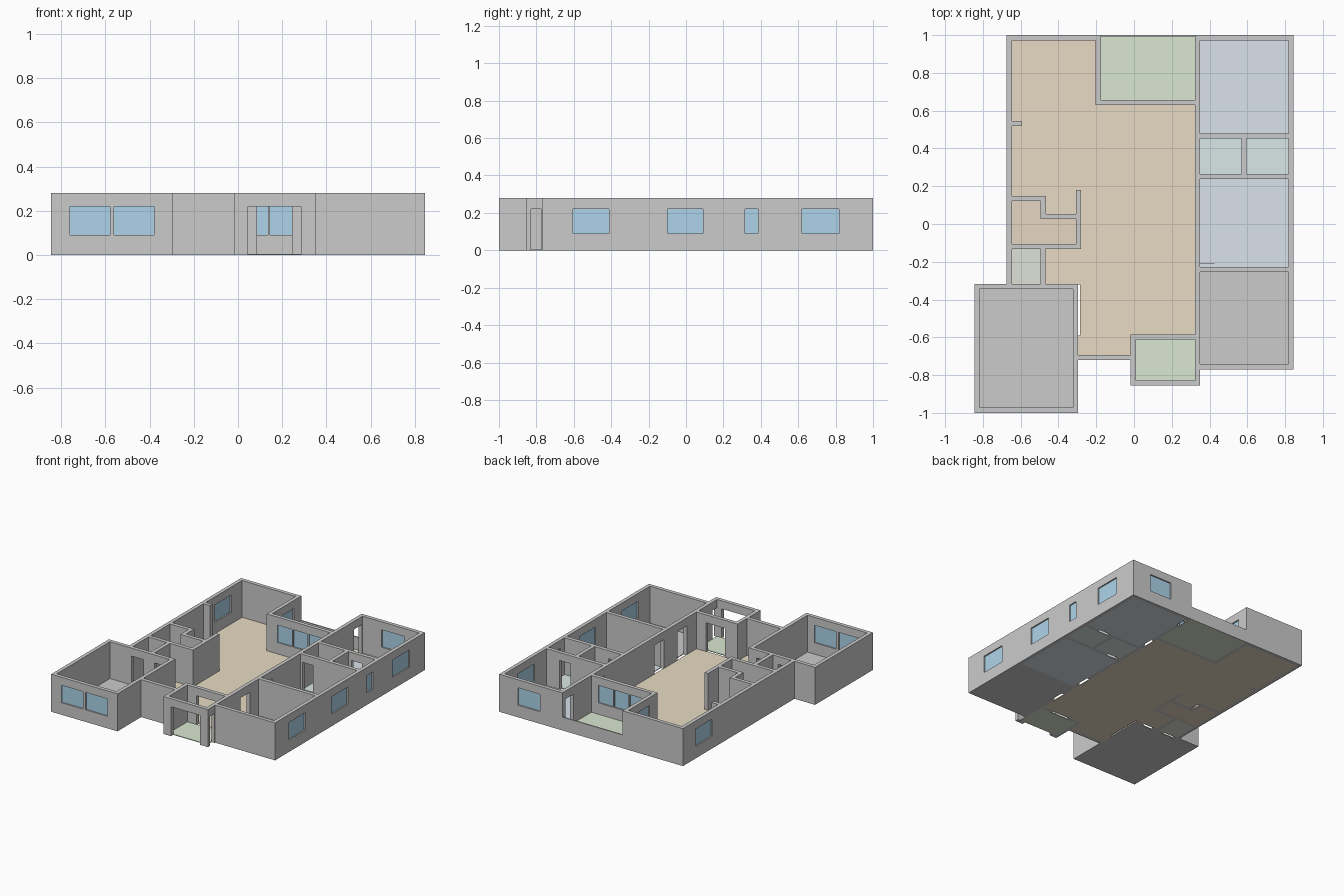
import bpy, bmesh

if "Cube" in bpy.data.objects:
    bpy.data.objects.remove(bpy.data.objects["Cube"])

H, HALF = 0.28, 0.014            # wall height, half wall thickness
DOOR = (-0.1, 0.22)              # z range cut for doors
WIN = (0.09, 0.22)               # z range cut for windows


def material(name, rgb):
    m = bpy.data.materials.new(name)
    m.diffuse_color = (*rgb, 1)
    m.use_nodes = True
    m.node_tree.nodes["Principled BSDF"].inputs["Base Color"].default_value = m.diffuse_color
    return m


def finish(name, bm, mat=None):
    me = bpy.data.meshes.new(name)
    bm.to_mesh(me)
    bm.free()
    ob = bpy.data.objects.new(name, me)
    bpy.context.collection.objects.link(ob)
    if mat:
        me.materials.append(mat)
    return ob


def box(name, x0, x1, y0, y1, z0, z1, mat=None):
    bm = bmesh.new()
    bmesh.ops.create_cube(bm, size=1)
    for v in bm.verts:
        v.co = ((x0, x1)[v.co.x > 0], (y0, y1)[v.co.y > 0], (z0, z1)[v.co.z > 0])
    return finish(name, bm, mat)


# Wall centre lines: (x0, y0, x1, y1)
outer_walls = [
    (-.661, -.331, -.661, .986), (-.661, .986, -.19, .986), (-.19, .643, -.19, .986),
    (-.19, .643, .336, .643), (.336, -.842, .336, .986), (.336, .986, .831, .986),
    (.831, -.755, .831, .986), (.336, -.755, .831, -.755),
    (-.004, -.598, .336, -.598), (-.004, -.842, .336, -.842), (-.004, -.842, -.004, -.598),
    (-.31, -.707, -.004, -.707),
    (-.831, -.986, -.831, -.331), (-.31, -.986, -.31, -.331),
    (-.831, -.331, -.31, -.331), (-.831, -.986, -.31, -.986),
]
inner_walls = [
    (.336, .466, .831, .466), (.336, .252, .831, .252), (.582, .252, .582, .466),
    (.336, -.241, .831, -.241), (-.482, -.331, -.482, -.119), (-.661, -.119, -.294, -.119),
    (-.294, -.119, -.294, .165), (-.48, .04, -.294, .04), (-.48, .04, -.48, .135),
    (-.661, .135, -.48, .135), (-.661, .532, -.609, .532),
]

# Openings: axis the wall runs along, fixed coordinate, start, end
doors = [
    ('x', -.842, .045, .285), ('x', -.598, .085, .245), ('y', .336, -.828, -.775),
    ('y', .336, -.47, -.36), ('y', .336, -.20, -.09), ('y', .336, .50, .60),
    ('y', .336, .87, .965), ('x', .252, .365, .455), ('x', .466, .62, .71),
    ('x', -.331, -.64, -.54), ('x', -.331, -.45, -.36), ('y', -.48, .054, .121),
]
windows = [
    ('x', -.986, -.76, -.58), ('x', -.986, -.56, -.38),
    ('y', .831, -.604, -.412), ('y', .831, -.10, .09), ('y', .831, .315, .385),
    ('y', .831, .62, .818), ('x', .986, .505, .69), ('y', -.661, .655, .845),
    ('y', -.19, .72, .91),
    ('x', .643, -.115, .005), ('x', .643, .015, .135), ('x', .643, .145, .265),
]


def slab(o, half, z):
    axis, c, a, b = o
    if axis == 'x':
        return (a, b, c - half, c + half, *z)
    return (c - half, c + half, a, b, *z)


# Merge all walls into one clean shell, minus the openings
solids = [(a - HALF, c + HALF, b - HALF, d + HALF, 0, H)
          for a, b, c, d in outer_walls + inner_walls]
cuts = [slab(o, HALF + .001, DOOR) for o in doors] + [slab(o, HALF + .001, WIN) for o in windows]
every = solids + cuts
axes = [sorted({round(v, 4) for s in every for v in s[2 * k:2 * k + 2]}) for k in range(3)]


def cells(b):
    i, j, k = [range(axes[n].index(round(b[2 * n], 4)), axes[n].index(round(b[2 * n + 1], 4)))
               for n in range(3)]
    return {(p, q, r) for p in i for q in j for r in k}


filled = set()
for s in solids:
    filled |= cells(s)
for c in cuts:
    filled -= cells(c)

bm = bmesh.new()
verts = {}


def vert(key):
    if key not in verts:
        verts[key] = bm.verts.new([axes[n][key[n]] for n in range(3)])
    return verts[key]


for cell in filled:
    for n in range(3):
        u, w = (n + 1) % 3, (n + 2) % 3
        for side in (0, 1):
            near = list(cell)
            near[n] += 2 * side - 1
            if tuple(near) in filled:
                continue
            ring = []
            for du, dw in ((0, 0), (1, 0), (1, 1), (0, 1)):
                k = list(cell)
                k[n] += side
                k[u] += du
                k[w] += dw
                ring.append(vert(tuple(k)))
            bm.faces.new(ring if side else ring[::-1])
bmesh.ops.dissolve_limit(bm, angle_limit=0.01, verts=bm.verts[:], edges=bm.edges[:])
finish("walls", bm)

# Window glass
glass = material("glass", (.42, .66, .82))
for i, o in enumerate(windows):
    box(f"window_pane_{i + 1}", *slab(o, .004, WIN), glass)

# Room floors
tan = material("tan_floor", (.80, .71, .55))
green = material("patio_green", (.70, .80, .64))
blue = material("bedroom_blue", (.70, .76, .83))
teal = material("bath_teal", (.70, .81, .80))
clay = material("kitchen_clay", (.80, .67, .55))
sage = material("closet_sage", (.74, .76, .68))
grey = material("floor_grey", (.58, .58, .58))
floors = [
    ("living_floor_back", -.65, -.2, .65, .975, tan),
    ("living_floor", -.65, .325, .145, .65, tan),
    ("nook_floor", -.47, -.3, .05, .145, tan),
    ("hall_floor", -.285, .325, -.59, .145, tan),
    ("entry_floor", -.3, -.01, -.695, -.59, tan),
    ("side_hall_floor", -.47, -.285, -.32, -.13, tan),
    ("kitchen_floor", -.65, -.3, -.11, .03, clay),
    ("kitchen_floor_back", -.65, -.49, .03, .125, clay),
    ("closet_floor", -.65, -.49, -.32, -.13, sage),
    ("garage_floor", -.82, -.32, -.975, -.34, grey),
    ("porch_floor", 0, .325, -.83, -.61, green),
    ("patio_floor", -.18, .325, .655, 1.0, green),
    ("main_bedroom_floor", .348, .82, .478, .975, blue),
    ("bath_floor_left", .348, .57, .264, .455, teal),
    ("bath_floor_right", .595, .82, .264, .455, teal),
    ("second_bedroom_floor", .348, .82, -.23, .24, blue),
    ("front_room_floor", .348, .82, -.745, -.253, grey),
]
for name, x0, x1, y0, y1, mat in floors:
    box(name, x0, x1, y0, y1, 0, .005, mat)

# Low patio railing and open bedroom door
box("patio_railing", -.177, .322, .992, 1.0, 0, .1, material("rail_grey", (.72, .72, .72)))
box("door_leaf", .35, .425, -.213, -.208, .005, .215)
